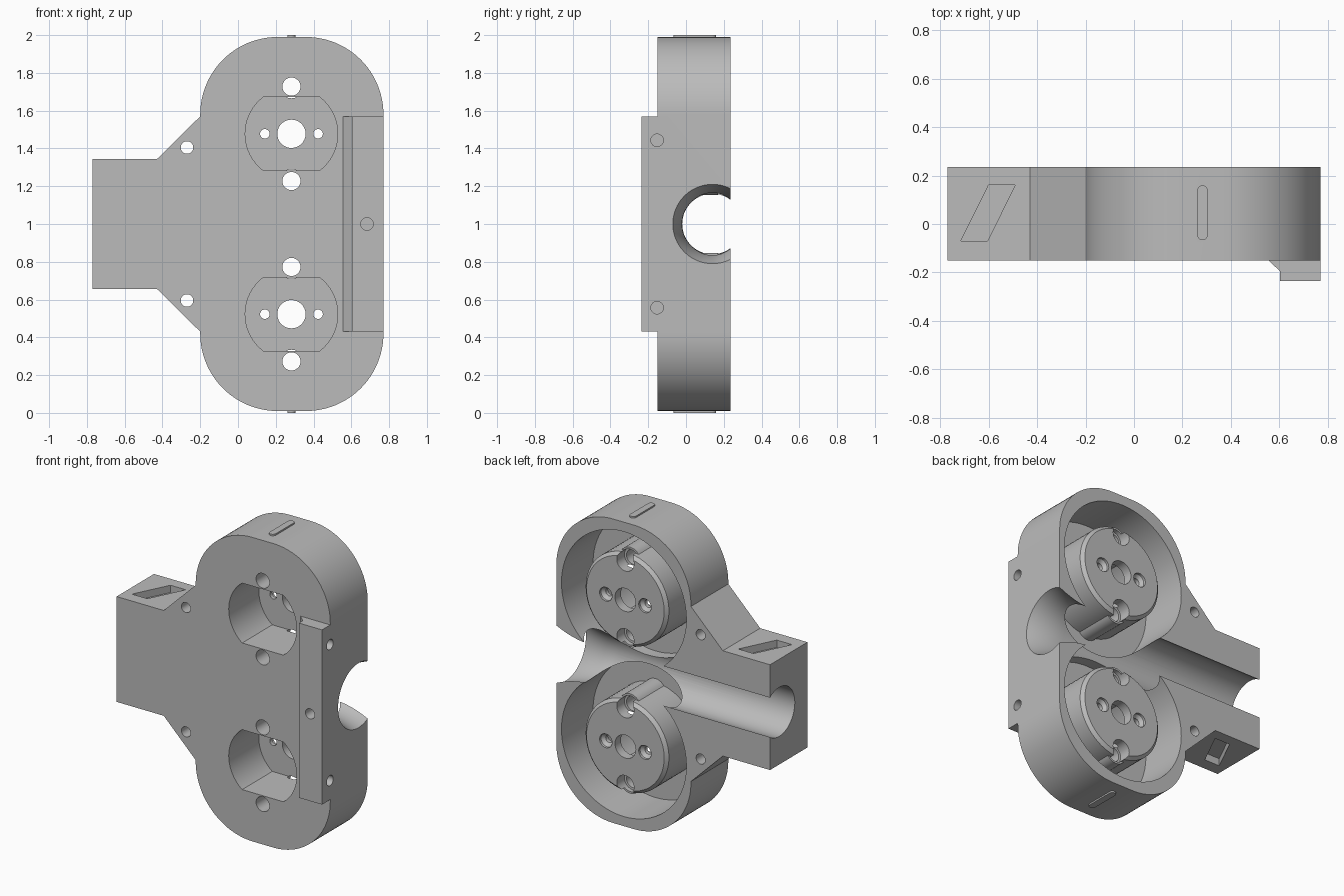
import bpy, bmesh, math
from mathutils import Vector

cube = bpy.data.objects.get("Cube")
if cube:
    bpy.data.objects.remove(cube, do_unlink=True)

grey = bpy.data.materials.new("light grey plastic")
grey.use_nodes = True
colour = (0.5, 0.5, 0.5, 1)
grey.diffuse_color = colour
grey.node_tree.nodes["Principled BSDF"].inputs["Base Color"].default_value = colour

FRONT, BACK, MID = -0.15, 0.235, 0.283   # plate faces and axis of the twin sockets


def loft(name, rings):
    """Closed solid through a list of rings with equal point counts."""
    bm = bmesh.new()
    loops = [[bm.verts.new(p) for p in ring] for ring in rings]
    for a, b in zip(loops, loops[1:]):
        for i in range(len(a)):
            j = (i + 1) % len(a)
            bm.faces.new((a[i], a[j], b[j], b[i]))
    bm.faces.new(loops[0])
    bm.faces.new(loops[-1])
    bmesh.ops.recalc_face_normals(bm, faces=bm.faces)
    mesh = bpy.data.meshes.new(name)
    bm.to_mesh(mesh)
    bm.free()
    mesh.materials.append(grey)
    obj = bpy.data.objects.new(name, mesh)
    bpy.context.collection.objects.link(obj)
    return obj


def place(axis, u, v, h):
    return {"x": Vector((h, u, v)), "y": Vector((u, h, v)), "z": Vector((u, v, h))}[axis]


def prism(name, axis, outline, h0, h1):
    return loft(name, [[place(axis, u, v, h) for u, v in outline] for h in (h0, h1)])


def lathe(name, axis, u, v, profile, sides=64):
    """Round solid; profile is (radius, position along axis)."""
    angles = [math.tau * i / sides for i in range(sides)]
    return loft(name, [[place(axis, u + r * math.cos(a), v + r * math.sin(a), h)
                        for a in angles] for r, h in profile])


def rod(name, axis, u, v, r, h0, h1, sides=32):
    return lathe(name, axis, u, v, [(r, h0), (r, h1)], sides)


def combine(target, tool, operation):
    mod = target.modifiers.new("boolean", "BOOLEAN")
    mod.operation, mod.solver, mod.object = operation, "EXACT", tool
    bpy.context.view_layer.update()
    result = target.evaluated_get(bpy.context.evaluated_depsgraph_get())
    mesh = bpy.data.meshes.new_from_object(result)
    target.modifiers.clear()
    target.data = mesh
    bpy.data.objects.remove(tool, do_unlink=True)


def cut(tool):
    combine(body, tool, "DIFFERENCE")


def add(tool):
    combine(body, tool, "UNION")


def arc(cx, cy, r, start, end, n):
    return [(cx + r * math.cos(math.radians(start + (end - start) * i / n)),
             cy + r * math.sin(math.radians(start + (end - start) * i / n)))
            for i in range(n + 1)]


# Body outline: upper half, then mirrored to the lower half
R = 0.41
upper = arc(0.77 - R, 1.99 - R, R, 0, 90, 24) + arc(-0.2 + R, 1.99 - R, R, 90, 180, 24)
upper += [(-0.2, 1.57), (-0.43, 1.343), (-0.77, 1.343)]
outline = upper + [(x, 2 - z) for x, z in reversed(upper)]
body = prism("housing_half", "y", outline, FRONT, BACK)

# Raised ledge along the front edge
ledge = [(0.555, FRONT), (0.603, -0.195), (0.603, -0.235), (0.77, -0.235), (0.77, -0.11), (0.555, -0.11)]
add(prism("ledge", "z", ledge, 0.432, 1.57))

# Round pockets open to the back
for s in (1, -1):
    z = 1 + s * 0.4775
    cut(rod("pocket", "y", MID, z, 0.45, -0.09, 0.4, 96))

# Cable channel with a flared mouth
flare = [(0.16 + 0.05 * (i / 8) ** 2, 0.53 + 0.24 * i / 8) for i in range(9)]
cut(lathe("cable_channel", "x", 0.14, 1, [(0.16, -0.9)] + flare + [(0.23, 0.85)]))

for s in (1, -1):
    z = 1 + s * 0.4775

    # Socket boss with chamfered rim, and screw tubes on its sides
    add(lathe("socket_boss", "y", MID, z, [(0.3, -0.12), (0.3, 0.2), (0.28, 0.22)]))
    for t in (1, -1):
        add(rod("screw_tube", "y", MID, z + t * 0.25, 0.075, -0.12, 0.17))

    # Flat-sided socket recess in the front
    face = [(MID + x, z + max(-0.195, min(0.195, d))) for x, d in arc(0, 0, 0.245, 0, 360, 64)[:-1]
            if abs(d) < 0.195]
    for x, d in ((0.148, 0.195), (-0.148, 0.195), (-0.148, -0.195), (0.148, -0.195)):
        face.append((MID + x, z + d))
    face.sort(key=lambda p: math.atan2(p[1] - z, p[0] - MID))
    cut(prism("socket_recess", "y", face, -0.3, 0.16))

    # Centre hole, countersunk pin holes, screw holes with counterbores
    cut(rod("centre_hole", "y", MID, z, 0.075, -0.3, 0.4))
    for t in (1, -1):
        cut(lathe("pin_hole", "y", MID + t * 0.141, z,
                  [(0.025, 0.1), (0.025, 0.185), (0.045, 0.205), (0.045, 0.3)], 32))
        cut(lathe("screw_hole", "y", MID, z + t * 0.25,
                  [(0.048, -0.3), (0.048, 0.14), (0.062, 0.141), (0.062, 0.4)], 32))

    # Gusset hole and side hole
    cut(rod("gusset_hole", "y", -0.27, 1 + s * 0.405, 0.033, -0.3, 0.4))
    cut(rod("side_hole", "x", -0.153, 1 + s * 0.443, 0.033, 0.62, 0.9))

    # Slanted recess in the neck
    slant = [(-0.715, -0.07), (-0.605, -0.07), (-0.49, 0.162), (-0.6, 0.162)]
    cut(prism("neck_recess", "z", slant, 1 + s * 0.295, 1 + s * 0.4))

    # Raised rounded key on the end
    key = arc(MID, 0.138, 0.022, 0, 180, 10) + arc(MID, -0.045, 0.022, 180, 360, 10)
    add(prism("end_key", "z", key, 1 + s * 0.96, 1 + s))

# Blind hole in the ledge
cut(rod("ledge_hole", "y", 0.683, 1, 0.033, -0.4, -0.09))

bpy.ops.object.select_all(action="DESELECT")
body.select_set(True)
bpy.context.view_layer.objects.active = body
bpy.ops.object.shade_smooth_by_angle(angle=math.radians(30))
